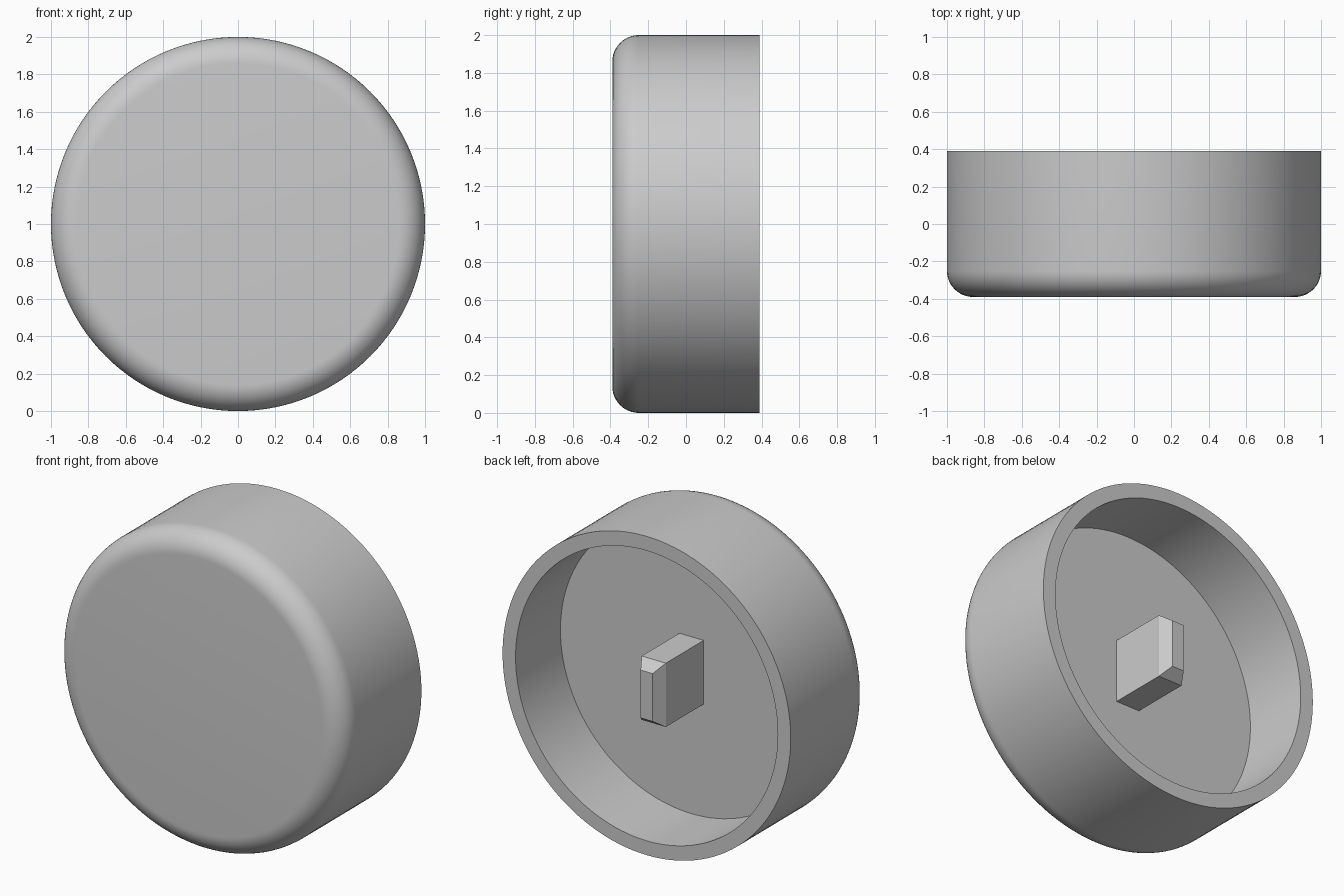
import bpy, bmesh, math

if "Cube" in bpy.data.objects:
    bpy.data.objects.remove(bpy.data.objects["Cube"])

SEG = 128
BACK, FRONT, FLOOR = 0.39, -0.39, -0.055
FILLET, BORE = 0.14, 0.91


def bridge_rings(name, rings):
    """Skin a list of vertex rings, capping the first and last."""
    bm = bmesh.new()
    loops = [[bm.verts.new(p) for p in ring] for ring in rings]
    n = len(loops[0])
    for a, b in zip(loops, loops[1:]):
        for i in range(n):
            j = (i + 1) % n
            bm.faces.new((a[i], a[j], b[j], b[i]))
    bm.faces.new(loops[0])
    bm.faces.new(loops[-1])
    bmesh.ops.recalc_face_normals(bm, faces=bm.faces)
    mesh = bpy.data.meshes.new(name)
    bm.to_mesh(mesh)
    bm.free()
    obj = bpy.data.objects.new(name, mesh)
    bpy.context.collection.objects.link(obj)
    return obj


def circle(r, y):
    steps = [2 * math.pi * i / SEG for i in range(SEG)]
    return [(r * math.cos(t), y, 1 + r * math.sin(t)) for t in steps]


def rect(hx, hz, y):
    return [(-hx, y, 1 - hz), (hx, y, 1 - hz), (hx, y, 1 + hz), (-hx, y, 1 + hz)]


# Round cap: rounded front edge, straight outer wall, flat rim, open recess
profile = []
for i in range(13):
    t = math.pi / 2 * i / 12
    profile.append((1 - FILLET + FILLET * math.sin(t), FRONT + FILLET - FILLET * math.cos(t)))
profile += [(1, BACK), (BORE, BACK), (BORE, FLOOR)]
cap = bridge_rings("round_cap", [circle(r, y) for r, y in profile])

# Mounting stem on the recess floor, with a chamfered tip
bridge_rings("mounting_stem", [rect(0.084, 0.2, FLOOR - 0.02),
                               rect(0.084, 0.2, 0.32),
                               rect(0.042, 0.15, BACK)])

# Smooth walls, sharp edges
bpy.ops.object.select_all(action='DESELECT')
cap.select_set(True)
bpy.context.view_layer.objects.active = cap
bpy.ops.object.shade_smooth_by_angle(angle=math.radians(30))
